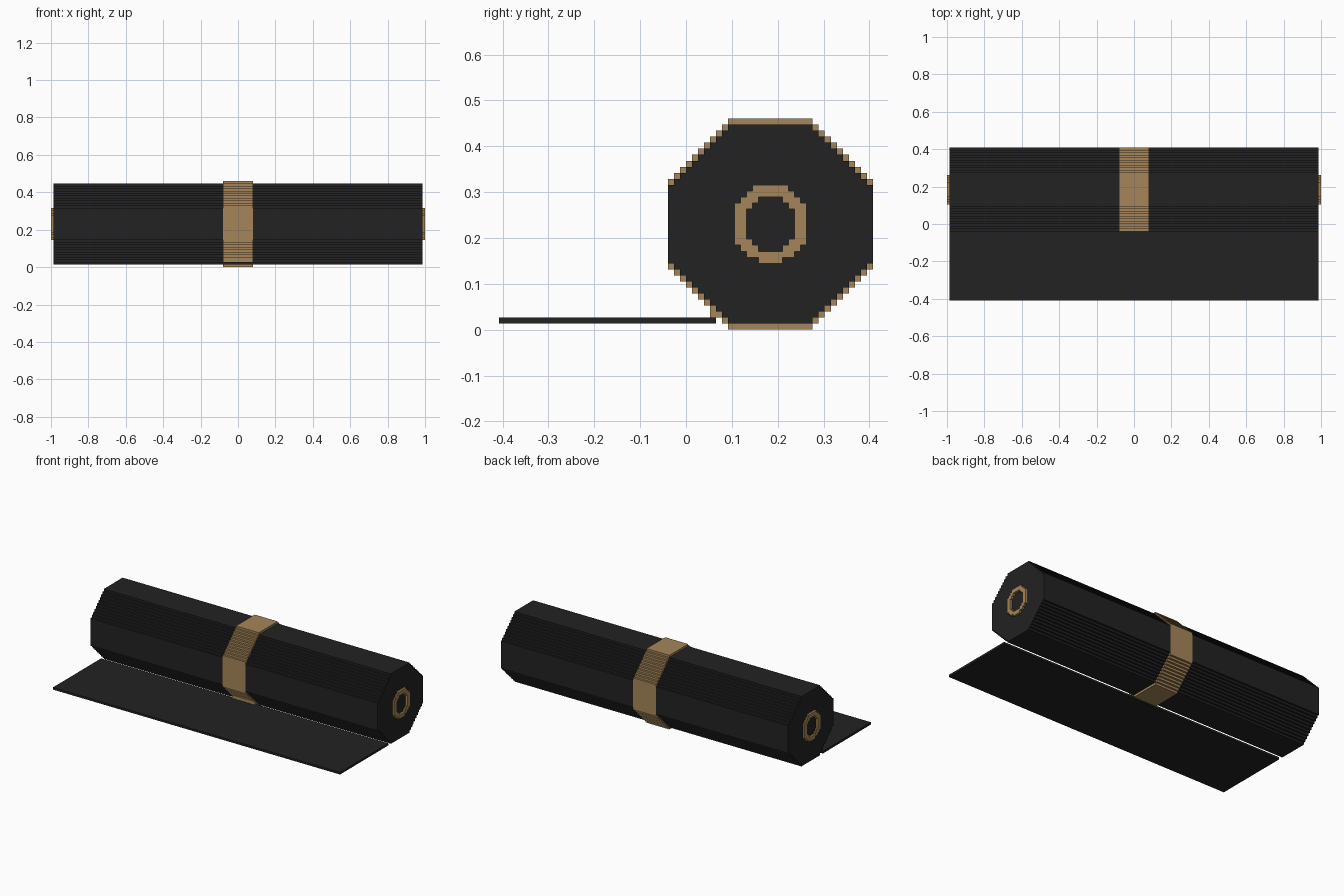
import bpy
import bmesh

cube = bpy.data.objects.get("Cube")
if cube:
    bpy.data.objects.remove(cube, do_unlink=True)

U = 2 / 152            # edge of one block
Y_START = -31          # front edge of the mat, in blocks
ROLL = Y_START + 28    # front edge of the roll, in blocks


def material(name, rgb):
    m = bpy.data.materials.new(name)
    m.use_nodes = True
    m.diffuse_color = (*rgb, 1)
    m.node_tree.nodes["Principled BSDF"].inputs["Base Color"].default_value = (*rgb, 1)
    return m


BLACK = material("black", (0.016, 0.016, 0.016))
TAN = material("tan", (0.376, 0.235, 0.098))


def extrude_cells(name, cells, x0, x1, mat, merge=True):
    """Block pattern in the y-z plane, extruded from x0 to x1."""
    bm = bmesh.new()
    corners = {}

    def corner(y, z):
        if (y, z) not in corners:
            corners[y, z] = bm.verts.new((x0 * U, y * U, z * U))
        return corners[y, z]

    for y, z in cells:
        bm.faces.new([corner(y, z), corner(y + 1, z),
                      corner(y + 1, z + 1), corner(y, z + 1)])
    if merge:
        bmesh.ops.dissolve_limit(bm, angle_limit=0.01, verts=bm.verts[:], edges=bm.edges[:])
    out = bmesh.ops.extrude_face_region(bm, geom=bm.faces[:], use_keep_orig=True)
    moved = [g for g in out["geom"] if isinstance(g, bmesh.types.BMVert)]
    bmesh.ops.translate(bm, verts=moved, vec=((x1 - x0) * U, 0, 0))
    bmesh.ops.recalc_face_normals(bm, faces=bm.faces[:])
    mesh = bpy.data.meshes.new(name)
    bm.to_mesh(mesh)
    bm.free()
    mesh.materials.append(mat)
    obj = bpy.data.objects.new(name, mesh)
    bpy.context.collection.objects.link(obj)
    return obj


def octagon(low, high, flat_low, flat_high):
    """Stepped octagon, full width between the two flat rows."""
    cells = []
    for z in range(low, high + 1):
        inset = max(0, flat_low - z, z - flat_high)
        cells += [(ROLL + c, z) for c in range(inset, 34 - inset)]
    return cells


# Rolled mat, one half on each side of the strap
roll = octagon(1, 33, 11, 23)
for side, a, b in (("right", -75, -6), ("left", 6, 75)):
    extrude_cells("roll_" + side, roll, a, b, BLACK)

# Strap around the roll, with its small step by the mat
strap = octagon(0, 34, 10, 24) + [(ROLL + 7, 2)]
extrude_cells("strap", strap, -6, 6, TAN)

# Unrolled end of the mat
flap = [(Y_START + c, 1) for c in range(36)]
extrude_cells("mat_flap", flap, -75, 75, BLACK)

# Ring on each end of the roll: inset of the outer and inner outline per row
outer = [4, 2, 1, 0, 0, 0, 0, 0, 0, 0, 1, 2, 3]
inner = [6, 6, 4, 3, 2, 2, 2, 2, 2, 3, 4, 6, 6]
ring = []
for i, (o, n) in enumerate(zip(outer, inner)):
    ring += [(ROLL + 11 + c, 11 + i) for c in range(o, 12 - o)
             if not n <= c < 12 - n]
for side, a, b in (("right", -76, -75), ("left", 75, 76)):
    extrude_cells("end_ring_" + side, ring, a, b, TAN, merge=False)
